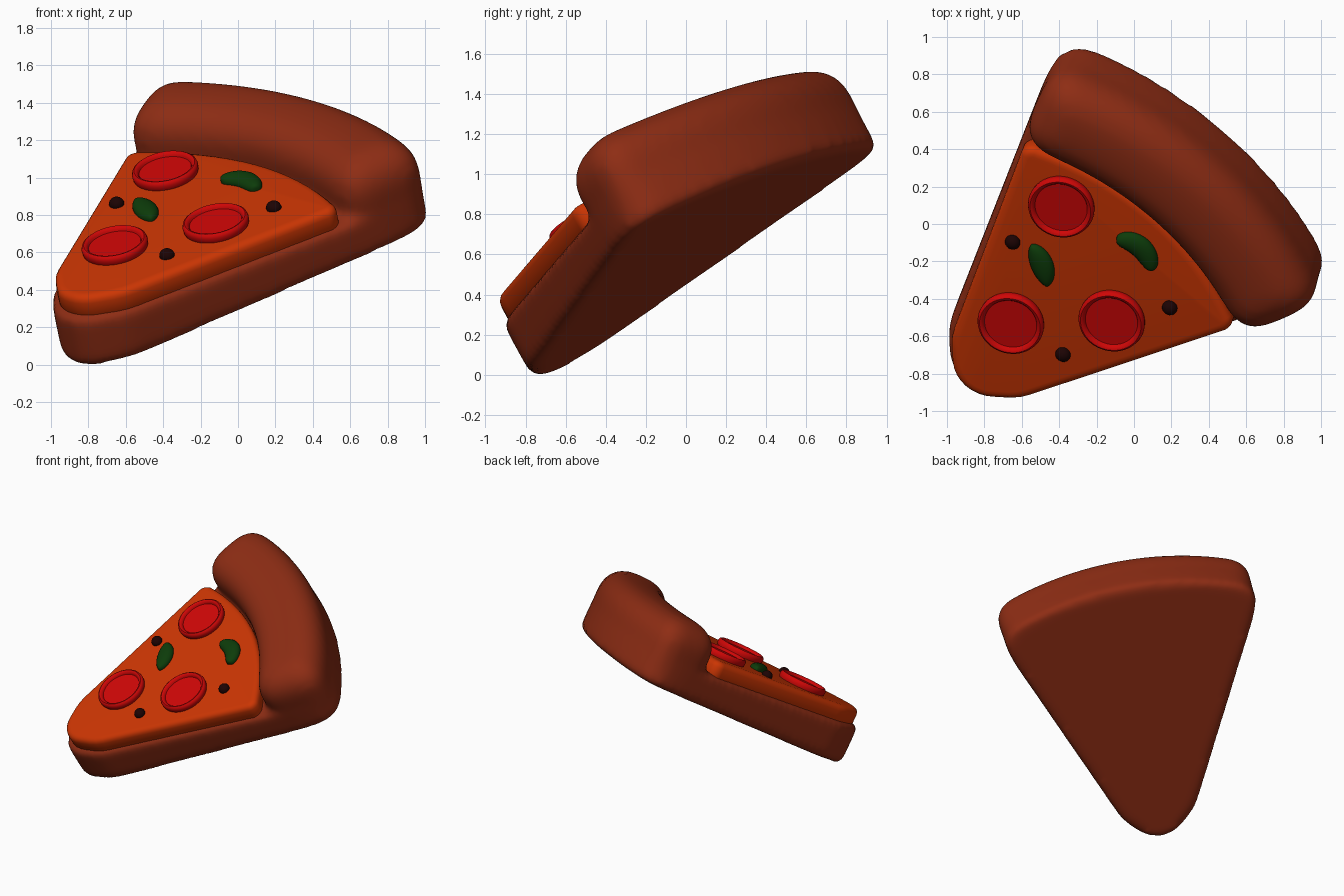
import bpy, bmesh
from math import sin, cos, pi, sqrt, asin, copysign
from mathutils import Matrix, Vector

if "Cube" in bpy.data.objects:
    bpy.data.objects.remove(bpy.data.objects["Cube"])

# Slice frame: x across, y from tip to crust, z out of the topping side
ax = Vector((0.740, -0.642, -0.201)).normalized()
ay = Vector((0.649, 0.602, 0.465))
az = ax.cross(ay).normalized()
ay = az.cross(ax)
FRAME = Matrix((ax, ay, az)).transposed().to_4x4()
FRAME.translation = ax * -0.185


def material(name, rgb):
    m = bpy.data.materials.new(name)
    m.diffuse_color = (*rgb, 1)
    m.use_nodes = True
    m.node_tree.nodes["Principled BSDF"].inputs["Base Color"].default_value = m.diffuse_color
    return m


BROWN = material("baked_dough", (0.27, 0.026, 0.007))
ORANGE = material("sauce", (0.60, 0.036, 0.001))
RED = material("pepperoni", (0.62, 0.002, 0.002))
GREEN = material("green_pepper", (0.004, 0.045, 0.003))
BLACK = material("olive", (0.012, 0.001, 0.001))


def finish(bm, name, mat, angle=40):
    bmesh.ops.recalc_face_normals(bm, faces=bm.faces[:])
    me = bpy.data.meshes.new(name)
    bm.to_mesh(me)
    bm.free()
    me.materials.append(mat)
    ob = bpy.data.objects.new(name, me)
    bpy.context.collection.objects.link(ob)
    ob.matrix_world = FRAME
    bpy.ops.object.select_all(action='DESELECT')
    ob.select_set(True)
    bpy.context.view_layer.objects.active = ob
    bpy.ops.object.shade_smooth_by_angle(angle=angle * pi / 180)
    return ob


def hull_slab(bm, discs, profile, seg=40):
    """Convex hull of discs (x, y, radius), inset by d at each height z."""
    vs = [bm.verts.new((x + (r - d) * cos(2 * pi * k / seg), y + (r - d) * sin(2 * pi * k / seg), z))
          for x, y, r in discs for z, d in profile for k in range(seg)]
    bmesh.ops.convex_hull(bm, input=vs)
    bmesh.ops.delete(bm, geom=[v for v in bm.verts if not v.link_faces], context='VERTS')


def loft(bm, rings):
    """Closed rings joined by quads and capped at both ends."""
    loops = [[bm.verts.new(p) for p in ring] for ring in rings]
    n = len(loops[0])
    for a, b in zip(loops, loops[1:]):
        for i in range(n):
            bm.faces.new((a[i], a[(i + 1) % n], b[(i + 1) % n], b[i]))
    bm.faces.new(loops[0])
    bm.faces.new(loops[-1])


# Arc that the crust follows: half width, middle y, end y
W, MID, END, DX = 0.655, 0.862, 0.752, 0.012
SAG = MID - END
R = (W * W + SAG * SAG) / (2 * SAG)
CY, HALF = MID - R, asin(W / R)
arc = [-HALF + 2 * HALF * i / 20 for i in range(21)]


def band(r, z):
    """Outline around the arc with squarish rounded ends."""
    def end(t, h):
        u = copysign(abs(cos(h)) ** 0.6, cos(h)) * r
        v = abs(sin(h)) ** 0.6 * r
        s = 1 if t > 0 else -1
        return (DX + R * sin(t) + u * sin(t) + s * v * cos(t),
                CY + R * cos(t) + u * cos(t) - s * v * sin(t), z)
    hs = [pi * k / 18 for k in range(1, 18)]
    pts = [(DX + (R + r) * sin(t), CY + (R + r) * cos(t), z) for t in arc]
    pts += [end(HALF, h) for h in hs]
    pts += [(DX + (R - r) * sin(t), CY + (R - r) * cos(t), z) for t in reversed(arc)]
    return pts + [end(-HALF, pi - h) for h in hs]


# Dough base and puffy crust, fused into one soft body
bm = bmesh.new()
tip = [(0, -0.765, 0.225), (0, -0.63, 0.32), (0, -0.48, 0.375)]
hull_slab(bm, tip + [(x, y, 0.06) for x, y, _ in band(0.195, 0)],
          [(0.475, 0.03), (0.505, 0.0), (0.765, 0.0), (0.79, 0.025)], 32)
for v in bm.verts:  # the underside rises a little toward the crust
    v.co.z += 0.05 * (v.co.y + 1) * (0.79 - v.co.z) / 0.315
crust = [(0.24, 0.62), (0.25, 0.72)]
for k in range(12):
    a = pi / 2 * k / 11
    crust.append((0.252 * max(cos(a), 0) ** 0.8 + 0.004, 0.885 + 0.208 * sin(a) ** 0.9))
loft(bm, [band(r, z) for r, z in crust])
dough = finish(bm, "dough_and_crust", BROWN)
rm = dough.modifiers.new("fuse", 'REMESH')
rm.mode = 'VOXEL'
rm.voxel_size = 0.024
rm.use_smooth_shade = True
sm = dough.modifiers.new("soften", 'SMOOTH')
sm.factor = 0.5
sm.iterations = 14

# Sauce layer
bm = bmesh.new()
discs = [(0.005, -0.735, 0.21), (0.007, -0.61, 0.30), (0.01, -0.48, 0.345)]
discs += [(0.012 + 0.672 * k / 8, 0.37 + 0.155 * (1 - k * k / 64), 0.07) for k in range(-8, 9)]
hull_slab(bm, discs, [(0.75, 0.02), (0.79, 0.0), (0.855, 0.0), (0.874, 0.004), (0.888, 0.016),
                      (0.895, 0.032), (0.897, 0.05)], 32)
finish(bm, "sauce_layer", ORANGE, 50)

# Pepperoni discs with raised rims
rim = [(0.170, 0.885), (0.178, 0.905), (0.180, 0.924), (0.175, 0.940), (0.165, 0.947),
       (0.154, 0.944), (0.146, 0.934), (0.142, 0.924)]
for i, (x, y) in enumerate([(-0.37, 0.285), (-0.09, -0.45), (0.277, -0.037)]):
    bm = bmesh.new()
    loft(bm, [[(x + r * cos(2 * pi * k / 48), y + r * sin(2 * pi * k / 48), z)
               for k in range(48)] for r, z in rim])
    finish(bm, f"pepperoni_{i + 1}", RED, 45)

# Olive bits
for i, (x, y) in enumerate([(-0.406, -0.079), (0.445, 0.245), (0.234, -0.394)]):
    bm = bmesh.new()
    bmesh.ops.create_uvsphere(bm, u_segments=24, v_segments=12, radius=1)
    bmesh.ops.transform(bm, verts=bm.verts[:],
                        matrix=Matrix.Translation((x, y, 0.903)) @ Matrix.Diagonal((0.042, 0.040, 0.037, 1)))
    finish(bm, f"olive_{i + 1}", BLACK, 60)

# Green pepper strips: flattened tapered sweeps along a bent path
strips = [((-0.325, -0.015), (-0.205, -0.05), (-0.10, -0.14), 0.062, 0.6),
          ((-0.025, 0.345), (0.075, 0.465), (0.225, 0.35), 0.062, 0.35)]
for i, (a, b, c, width, taper) in enumerate(strips):
    a, b, c = Vector(a), Vector(b), Vector(c)
    rings = []
    for k in range(25):
        s = -cos(pi * (k + 0.3) / 24.6)
        t = (s + 1) / 2
        p = a * (1 - t) ** 2 + b * 2 * t * (1 - t) + c * t * t
        d = ((b - a) * (1 - t) + (c - b) * t).normalized()
        f = max(0.0, 1 - s * s) ** taper
        rings.append([(p.x - d.y * width * f * cos(q), p.y + d.x * width * f * cos(q),
                       0.902 + 0.042 * sqrt(f) * sin(q)) for q in [2 * pi * j / 20 for j in range(20)]])
    bm = bmesh.new()
    loft(bm, rings)
    finish(bm, f"green_pepper_{i + 1}", GREEN, 60)
